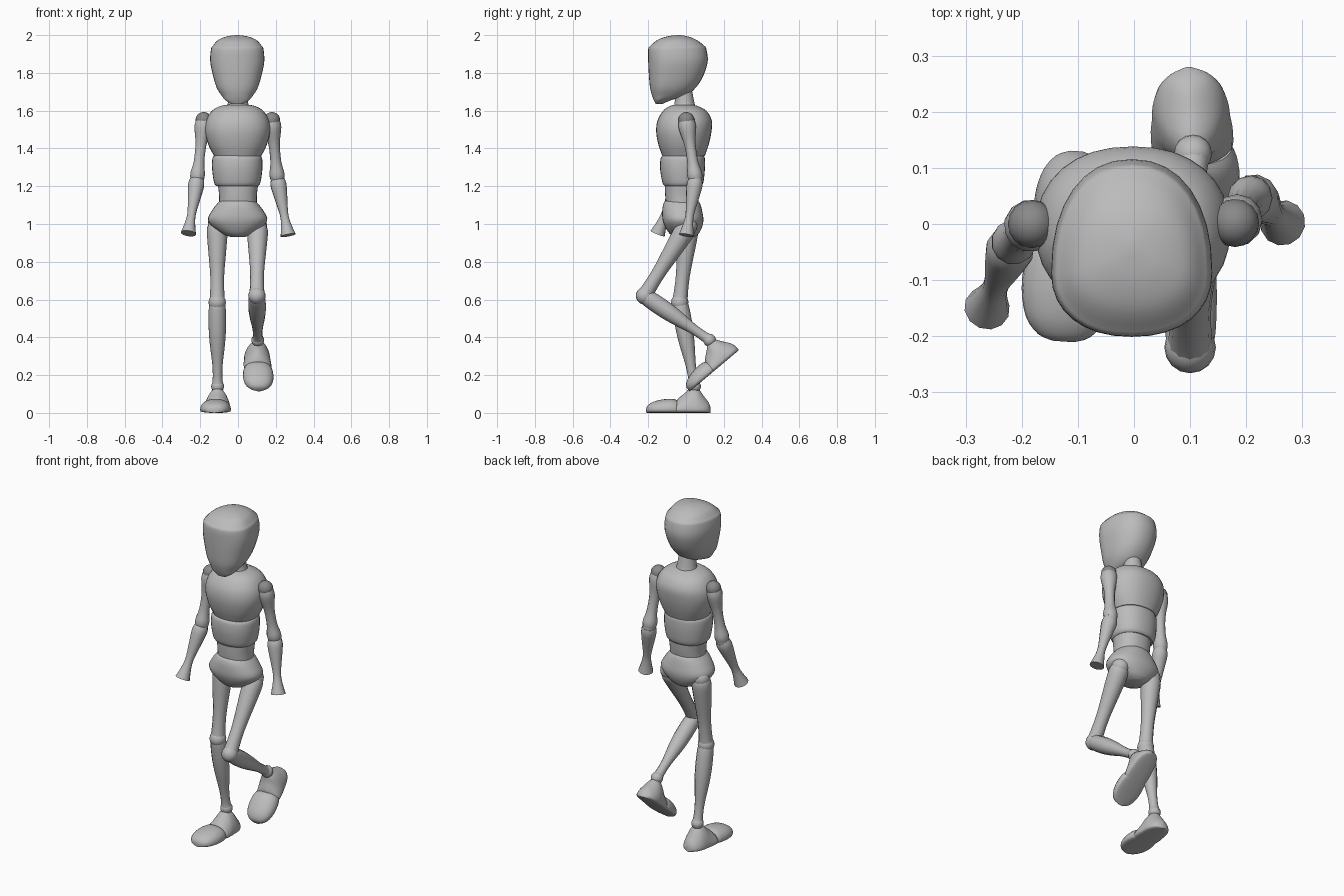
import bpy, math
from math import sin, cos, pi
from mathutils import Vector, Euler

cube = bpy.data.objects.get("Cube")
if cube:
    bpy.data.objects.remove(cube, do_unlink=True)


def material(name, value):
    mat = bpy.data.materials.new(name)
    mat.use_nodes = True
    color = (value, value, value, 1)
    mat.diffuse_color = color
    mat.node_tree.nodes["Principled BSDF"].inputs["Base Color"].default_value = color
    return mat


GREY = material("body grey", 0.5)
DARK = material("shoulder dark grey", 0.25)


def power(v, p):
    return math.copysign(abs(v) ** p, v)


def smooth_rows(rows, steps=4):
    """Catmull-Rom interpolation of profile rows."""
    out = []
    for i in range(len(rows) - 1):
        a, b = rows[max(i - 1, 0)], rows[i]
        c, d = rows[i + 1], rows[min(i + 2, len(rows) - 1)]
        for s in range(steps):
            t = s / steps
            out.append([q + t / 2 * (r - p + t * (2 * p - 5 * q + 4 * r - u
                        + t * (3 * (q - r) + u - p)))
                        for p, q, r, u in zip(a, b, c, d)])
    return out + [list(rows[-1])]


def loft(name, rings, mat=GREY, angle=40):
    n = len(rings[0])
    verts = [p for ring in rings for p in ring]
    faces = [(k * n + i, k * n + (i + 1) % n, (k + 1) * n + (i + 1) % n, (k + 1) * n + i)
             for k in range(len(rings) - 1) for i in range(n)]
    faces += [tuple(reversed(range(n))), tuple(range(len(verts) - n, len(verts)))]
    mesh = bpy.data.meshes.new(name)
    mesh.from_pydata(verts, [], faces)
    mesh.materials.append(mat)
    obj = bpy.data.objects.new(name, mesh)
    bpy.context.collection.objects.link(obj)
    bpy.ops.object.select_all(action='DESELECT')
    obj.select_set(True)
    bpy.context.view_layer.objects.active = obj
    bpy.ops.object.mode_set(mode='EDIT')
    bpy.ops.mesh.select_all(action='SELECT')
    bpy.ops.mesh.normals_make_consistent(inside=False)
    bpy.ops.object.mode_set(mode='OBJECT')
    bpy.ops.object.shade_smooth_by_angle(angle=math.radians(angle))
    return obj


def trunk(name, rows, split=0.5, p=0.9, n=32, x=0.0):
    """Stack of rounded outlines; rows are (z, half width, front y, back y)."""
    rings = []
    for z, w, f, b in smooth_rows(rows):
        mid = f + (b - f) * split
        ring = []
        for i in range(n):
            a = 2 * pi * i / n
            depth = b - mid if sin(a) > 0 else mid - f
            ring.append((x + w * power(cos(a), p), mid + depth * power(sin(a), p), z))
        rings.append(ring)
    return loft(name, rings)


def limb(name, start, end, rows, n=12):
    """Turned limb; rows are (position along limb, radius)."""
    start, end = Vector(start), Vector(end)
    quat = (end - start).to_track_quat('Z', 'Y')
    rings = [[start.lerp(end, t) + quat @ Vector((r * cos(2 * pi * i / n), r * sin(2 * pi * i / n), 0))
              for i in range(n)] for t, r in smooth_rows(rows, 3)]
    return loft(name, rings)


def ball(name, center, r, mat=GREY):
    bpy.ops.mesh.primitive_uv_sphere_add(segments=16, ring_count=10, radius=r, location=center)
    obj = bpy.context.object
    obj.name = name
    obj.data.materials.append(mat)
    bpy.ops.object.shade_smooth()


# Head, neck and torso
trunk("head", [(1.635, .03, -.16, -.125), (1.655, .062, -.17, -.08), (1.68, .083, -.18, 0),
               (1.72, .108, -.19, .05), (1.78, .127, -.196, .09), (1.86, .143, -.2, .115),
               (1.925, .139, -.2, .108), (1.945, .128, -.187, .095), (1.975, .1, -.15, .055),
               (1.993, .055, -.1, .01), (2.0, .008, -.05, -.03)], split=.36, x=-.004)
trunk("neck", [(1.61, .066, -.072, .056), (1.64, .054, -.06, .045), (1.72, .045, -.06, .03)], p=1)
trunk("chest", [(1.36, .125, -.125, .1), (1.42, .155, -.146, .12), (1.49, .173, -.158, .135),
                (1.55, .166, -.15, .136), (1.6, .135, -.12, .107), (1.625, .09, -.085, .06),
                (1.632, .05, -.05, .03)], x=-.002)
trunk("abdomen", [(1.2, .11, -.112, .08), (1.22, .123, -.125, .092), (1.29, .133, -.137, .1),
                  (1.345, .132, -.135, .1), (1.362, .122, -.125, .095)], x=-.004)
trunk("waist", [(1.1, .1, -.105, .062), (1.15, .1, -.11, .07), (1.205, .106, -.112, .075)])
trunk("pelvis", [(.932, .04, -.06, .045), (.95, .085, -.088, .068), (.99, .138, -.113, .087),
                 (1.03, .157, -.125, .092), (1.08, .13, -.125, .083), (1.11, .106, -.118, .074),
                 (1.122, .095, -.108, .066)], x=-.002)

UPPER_ARM = [(0, .042), (.12, .046), (.4, .03), (.7, .029), (.9, .04), (1, .036)]
FOREARM = [(0, .037), (.1, .043), (.3, .036), (.62, .023), (.8, .027), (1, .041)]
THIGH = [(0, .046), (.08, .055), (.3, .049), (.65, .037), (.9, .038), (1, .043)]
SHIN = [(0, .039), (.08, .045), (.3, .046), (.5, .04), (.75, .027), (.92, .026), (1, .034)]

# Joint positions for each side in the walking pose
POSE = {
    "right": dict(shoulder=(-.182, 0, 1.55), elbow=(-.217, -.035, 1.235), hand=(-.262, -.15, .95),
                  hip=(-.11, .015, 1.0), knee=(-.11, -.033, .585), ankle=(-.108, .045, .14),
                  pitch=0, yaw=-4),
    "left": dict(shoulder=(.18, .002, 1.55), elbow=(.209, .05, 1.235), hand=(.265, .002, .94),
                 hip=(.104, .01, .99), knee=(.1, -.22, .62), ankle=(.105, .125, .385),
                 pitch=40, yaw=3),
}

# Foot pieces, rows are (y, half width, height)
TOE = [(-.21, .018, .026), (-.2, .046, .042), (-.17, .07, .06), (-.12, .081, .072),
       (-.07, .078, .074), (-.045, .07, .066)]
HEEL = [(-.047, .07, .068), (-.035, .073, .082), (0, .073, .11), (.025, .07, .136),
        (.06, .067, .134), (.095, .056, .088), (.12, .036, .055), (.13, .012, .03)]


def foot_piece(name, rows, p, ankle, pitch, yaw, n=24):
    rot = Euler((math.radians(pitch), 0, math.radians(yaw))).to_matrix()
    pivot, rings = Vector((0, .045, .14)), []
    for y, w, h in smooth_rows(rows, 3):
        ring = []
        for i in range(n):
            a = 2 * pi * i / n
            s, c = sin(a), cos(a)
            z = .018 + ((h - .018) * power(s, p) if s > 0 else .018 * power(s, .5))
            x = w * power(c, p if s > 0 else .9)
            ring.append(Vector(ankle) + rot @ (Vector((x, y, z)) - pivot))
        rings.append(ring)
    loft(name, rings, angle=50)


# Arms, legs and feet
for side, j in POSE.items():
    ball(side + "_shoulder", j["shoulder"], .043, DARK)
    limb(side + "_upper_arm", Vector(j["shoulder"]) - Vector((0, 0, .005)), j["elbow"], UPPER_ARM)
    ball(side + "_elbow", j["elbow"], .036)
    limb(side + "_forearm", j["elbow"], j["hand"], FOREARM)
    ball(side + "_hip", j["hip"], .05)
    limb(side + "_thigh", j["hip"], j["knee"], THIGH)
    ball(side + "_knee", j["knee"], .046)
    limb(side + "_shin", j["knee"], j["ankle"], SHIN)
    ball(side + "_ankle", j["ankle"], .034)
    foot_piece(side + "_toe", TOE, .9, j["ankle"], j["pitch"], j["yaw"])
    foot_piece(side + "_heel", HEEL, 1.25, j["ankle"], j["pitch"], j["yaw"])
